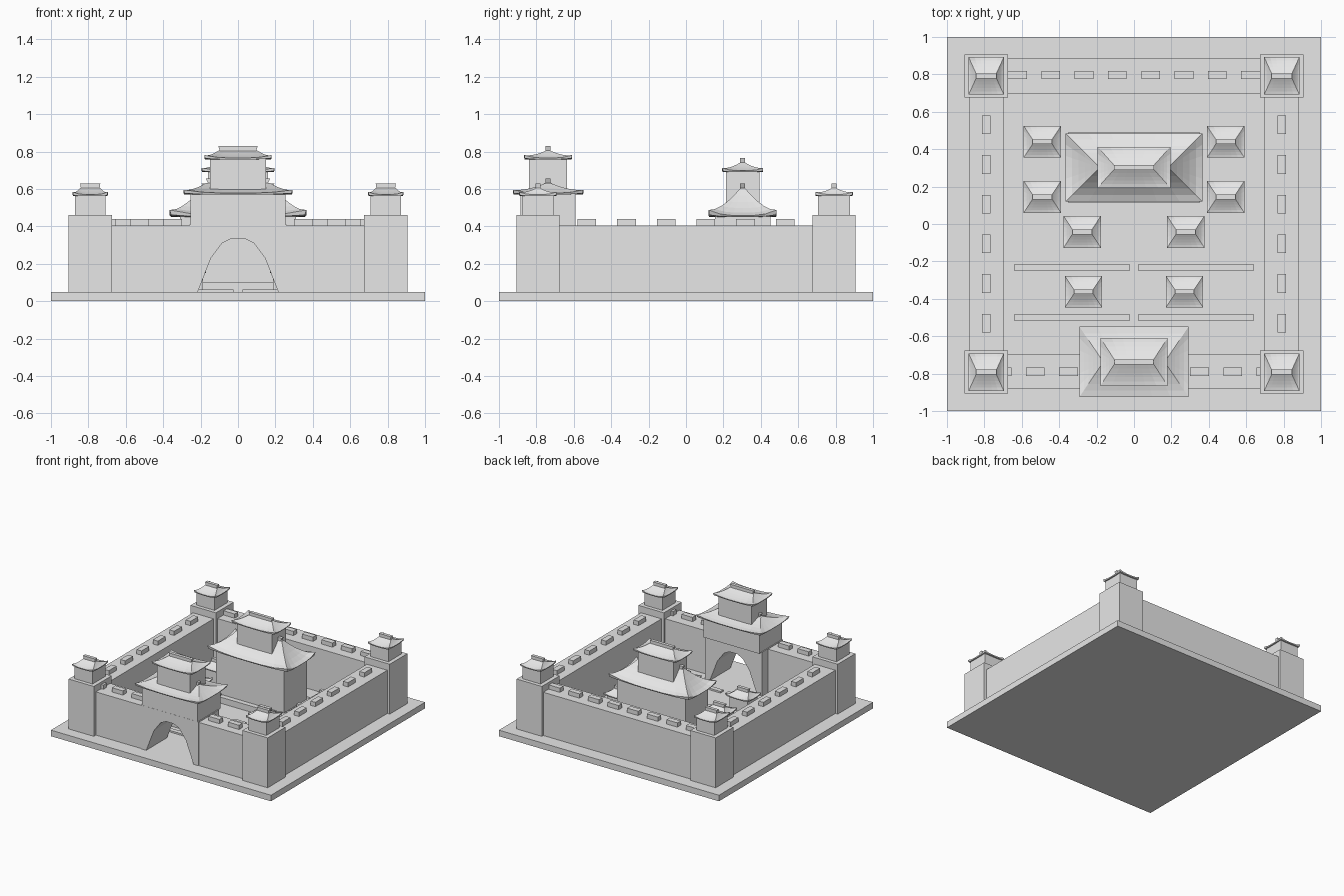
import bpy, bmesh

cube = bpy.data.objects.get("Cube")
if cube:
    bpy.data.objects.remove(cube, do_unlink=True)

stone = bpy.data.materials.new("pale_grey_stone")
stone.use_nodes = True
GREY = (0.8, 0.8, 0.8, 1)
stone.diffuse_color = GREY
stone.node_tree.nodes["Principled BSDF"].inputs["Base Color"].default_value = GREY


def finish(name, bm):
    bmesh.ops.recalc_face_normals(bm, faces=bm.faces)
    mesh = bpy.data.meshes.new(name)
    bm.to_mesh(mesh)
    bm.free()
    mesh.materials.append(stone)
    obj = bpy.data.objects.new(name, mesh)
    bpy.context.collection.objects.link(obj)
    return obj


def box(name, cx, cy, hx, hy, z0, z1):
    """Box from centre, half sizes and height range."""
    bm = bmesh.new()
    bmesh.ops.create_cube(bm, size=2)
    for v in bm.verts:
        v.co = (cx + v.co.x * hx, cy + v.co.y * hy, z0 if v.co.z < 0 else z1)
    return finish(name, bm)


def roof(name, cx, cy, hx, hy, eave, top, ridge, lift):
    """Concave hipped roof with upturned corners and a ridge beam."""
    bm = bmesh.new()
    seg, steps = 6, 5
    peak = top - 0.025
    corners = [(-1, -1), (1, -1), (1, 1), (-1, 1)]

    def ring(rx, ry, z, raise_by):
        verts = []
        for (ax, ay), (bx, by) in zip(corners, corners[1:] + corners[:1]):
            for i in range(seg):
                f = i / seg
                bend = abs(2 * f - 1) ** 3
                verts.append(bm.verts.new((cx + rx * (ax + (bx - ax) * f),
                                           cy + ry * (ay + (by - ay) * f),
                                           z + raise_by * bend)))
        return verts

    # underside, eave edge, then the curved slope
    rings = [ring(hx * 0.8, hy * 0.75, eave, 0),
             ring(hx * 0.98, hy * 0.98, eave, lift * 0.4)]
    for i in range(steps + 1):
        t = i / steps
        rings.append(ring(hx + (ridge - hx) * t, hy + (0.012 - hy) * t,
                          eave + 0.008 + (peak - eave - 0.008) * t ** 1.4,
                          lift * (1 - t) ** 2))
    n = len(rings[0])
    for low, high in zip(rings, rings[1:]):
        for i in range(n):
            j = (i + 1) % n
            bm.faces.new((low[i], low[j], high[j], high[i]))
    bm.faces.new(rings[0])
    bm.faces.new(rings[-1])
    finish(name, bm)

    # ridge beam flares outward at the top
    beam = box(name + "_ridge", cx, cy, ridge, 0.013, peak - 0.012, top)
    for v in beam.data.vertices:
        if v.co.z < peak:
            v.co.x = cx + (v.co.x - cx) * 0.9


# ground slab
box("ground_slab", 0, 0, 1, 1, 0, 0.05)

# curtain walls
WALL = 0.405
for side, sx in (("right", -1), ("left", 1)):
    box(side + "_wall", sx * 0.79, 0, 0.093, 0.72, 0.05, WALL)
    box("front_wall_" + side, sx * 0.48, -0.787, 0.23, 0.093, 0.05, WALL)
box("back_wall", 0, 0.793, 0.72, 0.095, 0.05, WALL)

# merlons along the wall tops
for sx in (-1, 1):
    for i in range(-4, 4):
        box("side_merlon", sx * 0.79, (i + 0.5) * 0.212, 0.022, 0.05, WALL, 0.44)
    for i in range(4):
        box("back_merlon", sx * (i + 0.5) * 0.178, 0.797, 0.05, 0.022, WALL, 0.44)
    for i in range(3):
        box("front_merlon", sx * (0.35 + i * 0.178), -0.79, 0.05, 0.022, WALL, 0.44)

# corner towers with turrets
for sx in (-1, 1):
    for sy in (-1, 1):
        x, y = sx * 0.79, sy * 0.792
        box("corner_tower", x, y, 0.115, 0.115, 0.05, 0.46)
        box("turret", x, y, 0.082, 0.085, 0.46, 0.57)
        roof("turret_roof", x, y, 0.094, 0.1, 0.562, 0.63, 0.054, 0.014)

# gatehouse base with an arched passage
half_arch = [(0.215, 0.05), (0.145, 0.23), (0.085, 0.31), (0.035, 0.335)]
outline = [(-0.26, 0.05), (-0.26, 0.41), (0.26, 0.41), (0.26, 0.05)]
outline += half_arch + [(-x, z) for x, z in reversed(half_arch)]
bm = bmesh.new()
face = bm.faces.new([bm.verts.new((x, -0.885, z)) for x, z in outline])
extruded = bmesh.ops.extrude_face_region(bm, geom=[face])["geom"]
bmesh.ops.translate(bm, vec=(0, 0.27, 0),
                    verts=[g for g in extruded if isinstance(g, bmesh.types.BMVert)])
finish("gate_arch", bm)

# gatehouse storeys
GY = -0.737
box("gate_lower_storey", 0, GY, 0.253, 0.147, 0.405, 0.58)
roof("gate_lower_roof", 0, GY, 0.292, 0.188, 0.57, 0.657, 0.172, 0.018)
box("gate_upper_storey", 0, GY, 0.15, 0.102, 0.59, 0.77)
roof("gate_upper_roof", 0, GY, 0.18, 0.128, 0.758, 0.83, 0.105, 0.015)

# main hall
HY = 0.303
box("hall_platform", 0, HY, 0.35, 0.19, 0.05, 0.1)
box("hall_lower_storey", 0, HY, 0.31, 0.149, 0.1, 0.47)
roof("hall_lower_roof", 0, HY, 0.365, 0.182, 0.45, 0.63, 0.195, 0.03)
box("hall_upper_storey", 0, HY, 0.16, 0.09, 0.5, 0.7)
roof("hall_upper_roof", 0, HY, 0.195, 0.11, 0.69, 0.767, 0.107, 0.015)

# courtyard houses and low dividing walls
for sx in (-1, 1):
    for x, y in ((0.49, 0.44), (0.49, 0.145), (0.277, -0.042), (0.27, -0.362)):
        box("house", sx * x, y, 0.082, 0.066, 0.05, 0.16)
        roof("house_roof", sx * x, y, 0.1, 0.085, 0.152, 0.22, 0.052, 0.014)
    for y in (-0.232, -0.5):
        box("low_wall", sx * 0.331, y, 0.308, 0.019, 0.05, 0.063)
